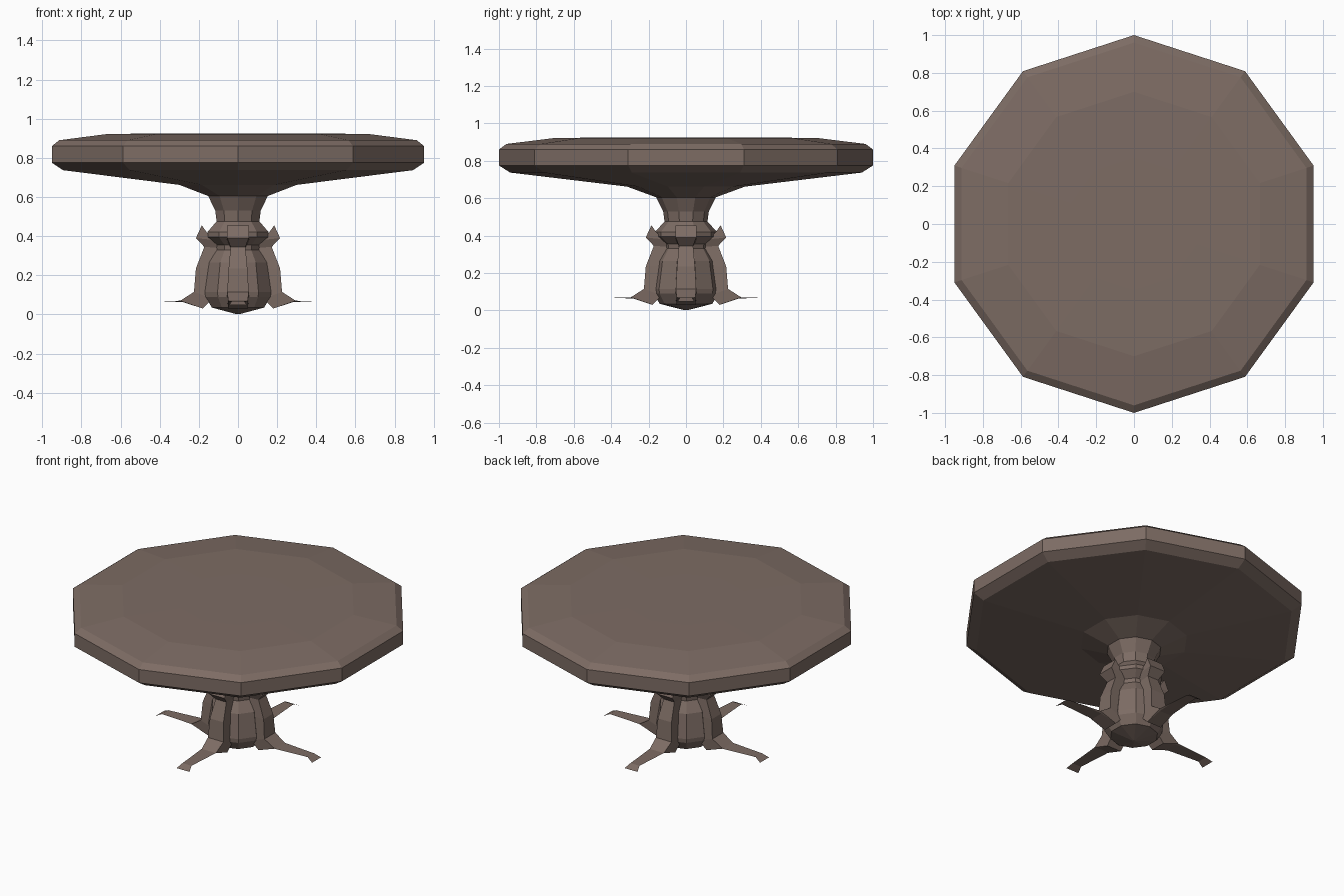
import bpy, bmesh, math
from mathutils import Matrix

if "Cube" in bpy.data.objects:
    bpy.data.objects.remove(bpy.data.objects["Cube"], do_unlink=True)

SIDES = 10

wood = bpy.data.materials.new("grey brown wood")
wood.use_nodes = True
colour = (0.205, 0.150, 0.127, 1.0)
wood.diffuse_color = colour
wood.node_tree.nodes["Principled BSDF"].inputs["Base Color"].default_value = colour


def finish(name, bm):
    bmesh.ops.remove_doubles(bm, verts=bm.verts, dist=1e-5)
    bmesh.ops.recalc_face_normals(bm, faces=bm.faces)
    mesh = bpy.data.meshes.new(name)
    bm.to_mesh(mesh)
    bm.free()
    mesh.materials.append(wood)
    obj = bpy.data.objects.new(name, mesh)
    bpy.context.collection.objects.link(obj)
    return obj


def bridge(bm, a, b):
    n = len(a)
    for i in range(n):
        j = (i + 1) % n
        bm.faces.new((a[i], a[j], b[j], b[i]))


def turned(name, profile):
    """Ten-sided turned solid from (radius, height) pairs."""
    bm = bmesh.new()
    rings = []
    for r, z in profile:
        angles = [math.pi / 2 + math.tau * k / SIDES for k in range(SIDES)]
        rings.append([bm.verts.new((r * math.cos(a), r * math.sin(a), z)) for a in angles])
    for a, b in zip(rings, rings[1:]):
        bridge(bm, a, b)
    bm.faces.new(rings[0])
    bm.faces.new(rings[-1])
    return finish(name, bm)


# Table top with bevelled rim and shallow underside
turned("table_top", [(0.16, 0.605), (0.315, 0.662), (0.94, 0.737), (1.0, 0.775),
                     (1.0, 0.86), (0.96, 0.89), (0.70, 0.922), (0.35, 0.925)])

# Turned pedestal
turned("pedestal", [(0.01, 0.002), (0.14, 0.035), (0.175, 0.09), (0.178, 0.115),
                    (0.155, 0.265), (0.115, 0.33), (0.118, 0.355), (0.165, 0.395),
                    (0.165, 0.42), (0.115, 0.475), (0.122, 0.53), (0.16, 0.605)])

# Leg stations: outer radius, outer height, inner radius, inner height, half width
LEG = [(0.185, 0.455, 0.16, 0.42, 0.055),
       (0.215, 0.39, 0.12, 0.38, 0.055),
       (0.172, 0.345, 0.09, 0.34, 0.038),
       (0.215, 0.235, 0.12, 0.235, 0.048),
       (0.225, 0.115, 0.13, 0.08, 0.055),
       (0.295, 0.07, 0.18, 0.03, 0.05),
       (0.41, 0.069, 0.28, 0.063, 0.04)]


def leg(name, angle):
    bm = bmesh.new()
    rings = []
    for ro, zo, ri, zi, w in LEG:
        rings.append([bm.verts.new(p) for p in
                      ((ro, -w, zo), (ro, w, zo), (ri, w, zi), (ri, -w, zi))])
    for a, b in zip(rings, rings[1:]):
        bridge(bm, a, b)
    bm.faces.new(rings[0])
    bm.faces.new(rings[-1])
    # Thin flat foot with a flared, drooping toe
    edge = rings[-1][:2]
    for r, z, w in ((0.515, 0.068, 0.032), (0.555, 0.048, 0.045)):
        new = [bm.verts.new((r, -w, z)), bm.verts.new((r, w, z))]
        bm.faces.new((edge[0], new[0], new[1], edge[1]))
        edge = new
    bmesh.ops.rotate(bm, verts=bm.verts, matrix=Matrix.Rotation(angle, 3, "Z"))
    return finish(name, bm)


for k, side in enumerate(("left", "back", "right", "front")):
    leg(side + "_leg", k * math.pi / 2)
